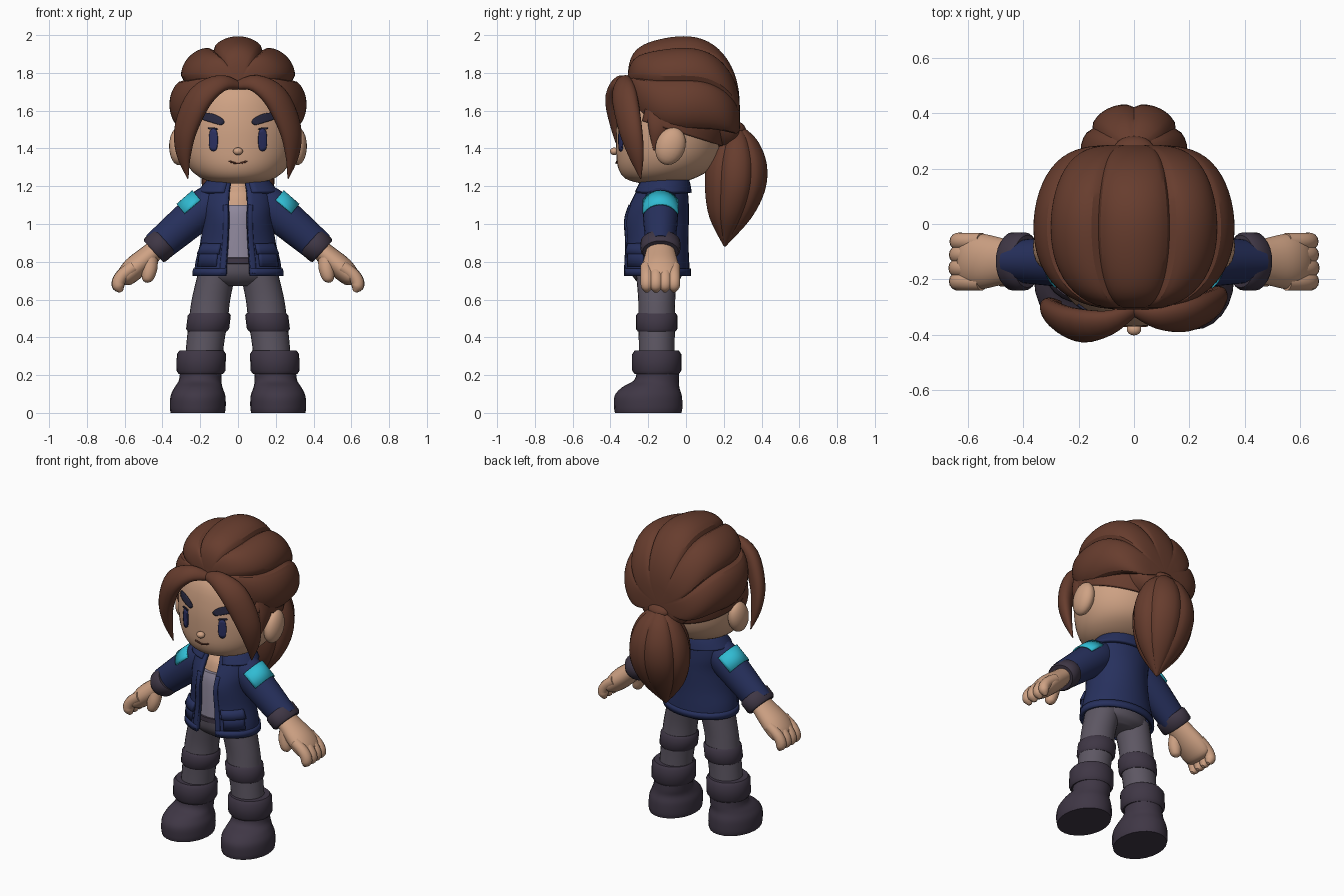
import bpy, bmesh
from math import sin, cos, pi, sqrt, radians
from mathutils import Vector, Matrix
from mathutils.bvhtree import BVHTree

cube = bpy.data.objects.get("Cube")
if cube:
    bpy.data.objects.remove(cube)


def material(name, *rgb):
    m = bpy.data.materials.new(name)
    m.use_nodes = True
    m.diffuse_color = (*rgb, 1)
    node = next(n for n in m.node_tree.nodes if n.type == 'BSDF_PRINCIPLED')
    node.inputs["Base Color"].default_value = (*rgb, 1)
    return m


HAIR = material("chestnut_hair", .135, .046, .027)
SKIN = material("skin", .62, .36, .23)
NAVY = material("navy_cloth", .02, .03, .11)
DARK = material("dark_leather", .05, .038, .06)
PANTS = material("grey_trousers", .11, .095, .125)
SHIRT = material("pale_shirt", .28, .25, .34)
TEAL = material("teal_patch", .03, .5, .65)
BLUE = material("eye_blue", .025, .03, .12)
BROW = material("brow_ink", .022, .022, .05)

X, Y, Z = Vector((1, 0, 0)), Vector((0, 1, 0)), Vector((0, 0, 1))
FRONT = -Y


def finish(name, bm, mat, thick=0, mirror=False, angle=40):
    """Turn a bmesh into a shaded object with its modifiers."""
    bmesh.ops.recalc_face_normals(bm, faces=bm.faces)
    mesh = bpy.data.meshes.new(name)
    bm.to_mesh(mesh)
    bm.free()
    mesh.materials.append(mat)
    mesh.shade_smooth()
    mesh.set_sharp_from_angle(angle=radians(angle))
    ob = bpy.data.objects.new(name, mesh)
    bpy.context.collection.objects.link(ob)
    if thick:
        solid = ob.modifiers.new("thickness", 'SOLIDIFY')
        solid.thickness, solid.offset = thick, 0
    if mirror:
        ob.modifiers.new("mirror", 'MIRROR')
    return ob


def resample(rings, k):
    """Smooth interpolation through the given rings."""
    out = []
    for i in range(len(rings) - 1):
        near = (rings[max(i - 1, 0)], rings[i], rings[i + 1], rings[min(i + 2, len(rings) - 1)])
        for t in (j / k for j in range(k)):
            out.append([.5 * (2 * b + (c - a) * t + (2 * a - 5 * b + 4 * c - d) * t * t
                              + (3 * b - a - 3 * c + d) * t ** 3) for a, b, c, d in zip(*near)])
    return out + [rings[-1]]


def tube(name, rings, mat, out=FRONT, axis=None, centre=None, arc=None, n=24, k=4, flute=None, **kw):
    """Loft rings (x, y, z, width, depth); angle zero points along out."""
    rings = resample(rings, k)
    pts = [Vector(r[:3]) for r in rings]
    bm, loops = bmesh.new(), []
    for i, (p, r) in enumerate(zip(pts, rings)):
        t = axis or (pts[min(i + 1, len(pts) - 1)] - pts[max(i - 1, 0)]).normalized()
        o = p - centre if centre else out
        o = (o - t * o.dot(t)).normalized()
        side = t.cross(o)
        loop = []
        for j in range(n + 1 if arc else n):
            a = arc[0] + (arc[1] - arc[0]) * j / n if arc else 2 * pi * j / n
            s = flute(a) if flute else 1
            w, d = max(r[3], .002) * s, max(r[4], .002) * s
            loop.append(bm.verts.new(p + side * w * sin(a) + o * d * cos(a)))
        loops.append(loop)
    for a, b in zip(loops, loops[1:]):
        for j in range(n):
            m = (j + 1) % len(a)
            bm.faces.new((a[j], a[m], b[m], b[j]))
    if not arc:
        bm.faces.new(loops[0])
        bm.faces.new(loops[-1])
    return finish(name, bm, mat, **kw)


def stack(name, rows, mat, **kw):
    """Upright loft from rows (z, x, y, width, depth)."""
    return tube(name, [(x, y, z, w, d) for z, x, y, w, d in rows], mat, axis=Z, **kw)


def band(name, p, q, w, d, mat, **kw):
    """Straight band with softened rims."""
    p, q = Vector(p), Vector(q)
    rows = [(*p.lerp(q, t), w * s, d * s) for t, s in ((0, .9), (.15, 1), (.85, 1), (1, .9))]
    return tube(name, rows, mat, k=1, **kw)


def ball(name, loc, size, mat, tilt=0, **kw):
    bm = bmesh.new()
    bmesh.ops.create_uvsphere(bm, u_segments=20, v_segments=12, radius=1,
                              matrix=Matrix.Translation(loc) @ Matrix.Rotation(tilt, 4, 'X')
                              @ Matrix.Diagonal((*size, 1)))
    return finish(name, bm, mat, **kw)


# Head, ears and nose
head = stack("head", [(1.215, 0, -.15, .1, .09), (1.24, 0, -.14, .19, .18), (1.3, 0, -.11, .26, .25),
                      (1.4, 0, -.09, .3, .28), (1.55, 0, -.08, .305, .285), (1.7, 0, -.06, .265, .265),
                      (1.82, 0, -.03, .15, .17)], SKIN, n=40)
ball("ears", (.315, -.082, 1.412), (.05, .078, .102), SKIN, tilt=-.35, mirror=True)
ball("nose", (0, -.38, 1.385), (.026, .022, .02), SKIN)

# Face details laid on the head surface
surface = BVHTree.FromObject(head, bpy.context.evaluated_depsgraph_get())


def plate(name, x, z, w, h, mat, tilt=0, bend=0, mirror=True):
    bm = bmesh.new()
    bmesh.ops.create_grid(bm, x_segments=8, y_segments=6, size=1)
    for v in bm.verts:
        u, s = v.co.x, v.co.y
        a, b = u * w * sqrt(1 - .4 * s * s) / 2, s * h * sqrt(1 - .4 * u * u) / 2 + bend * u * u
        px, pz = x + a * cos(tilt) - b * sin(tilt), z + a * sin(tilt) + b * cos(tilt)
        hit = surface.ray_cast(Vector((px, -1, pz)), Y)[0]
        v.co = (px, hit.y - .004 if hit else -.35, pz)
    finish(name, bm, mat, thick=.008, mirror=mirror)


plate("eyes", .13, 1.445, .045, .12, BLUE)
plate("eyelashes", .133, 1.505, .05, .012, BROW, tilt=.1)
plate("eyebrows", .137, 1.56, .135, .046, BROW, tilt=.3, bend=-.004)
plate("mouth", 0, 1.322, .1, .006, HAIR, bend=.01, mirror=False)


# Hair cap: fluted lobes gathered at the parting and the nape
def hair_lobe(a):
    deg = round(min(a, 2 * pi - a) * 180 / pi, 3)
    for low, high, size in ((-24, 24, 1), (24, 66, 1), (66, 114, 1), (114, 246, .72)):
        if deg <= high:
            return size * (.87 + .13 * sqrt(max(0, sin(pi * (deg - low) / (high - low)))))


cap = []
for i in range(29):
    c = cos(pi * i / 28)
    r = max(1 - c * c, 0) ** (.31 + .055 * c)
    cap.append((0, -.012 - .298 * c, 1.632 + .095 * c ** 3, .363 * r, .362 * r))
tube("hair_cap", cap, HAIR, axis=Y, out=Z, n=120, k=1, flute=hair_lobe, angle=28)

# Under layer of hair above the ears and round the nape
tube("hairline", [(0, -.085, 1.5, .312, .3), (0, -.07, 1.56, .315, .3), (0, -.05, 1.64, .3, .285)],
     HAIR, axis=Vector((0, .3, .95)).normalized(), arc=(1.05, 2 * pi - 1.05), n=36, thick=.02)

# Swept fringe locks and sideburns
for side, name, bulge in ((1, "left_fringe", 0), (-1, "right_fringe", -.04)):
    tube(name, [(0, -.31, 1.735, .025, .02), (.09 * side, -.335 + bulge / 2, 1.745, .052, .035),
                (.2 * side, -.325 + bulge, 1.67, .078, .05), (.275 * side, -.295 + bulge, 1.51, .073, .045),
                (.288 * side, -.265 + bulge, 1.37, .048, .03), (.265 * side, -.24 + bulge, 1.24, .003, .003)],
         HAIR, centre=Vector((0, -.05, 1.5)))
tube("sideburns", [(.28, -.13, 1.6, .08, .03), (.297, -.15, 1.5, .05, .025), (.285, -.17, 1.39, .003, .003)],
     HAIR, out=X, mirror=True)

# Ponytail
tube("ponytail", [(0, .27, 1.51, .05, .04), (0, .27, 1.44, .13, .115), (0, .268, 1.32, .184, .167),
                  (0, .26, 1.18, .188, .167), (0, .235, 1.03, .13, .115), (0, .205, .88, .004, .004)],
     HAIR, axis=Z, n=48, flute=lambda a: .9 + .1 * sqrt(abs(sin(a * 3))), angle=30)
ball("hair_tie", (0, .265, 1.505), (.075, .055, .04), HAIR, tilt=-.4)

# Neck, shirt, belt and trousers
stack("neck", [(1.05, 0, -.14, .14, .13), (1.15, 0, -.135, .12, .11), (1.2, 0, -.13, .075, .08),
               (1.27, 0, -.12, .07, .07)], SKIN)
stack("shirt", [(.8, 0, -.155, .165, .143), (.95, 0, -.155, .15, .142), (1.05, 0, -.15, .155, .142),
                (1.1, 0, -.145, .145, .135)], SHIRT)
band("belt", (0, -.155, .785), (0, -.155, .825), .17, .15, DARK)
stack("hips", [(.672, 0, -.15, .1, .08), (.7, 0, -.15, .185, .115), (.74, 0, -.155, .2, .135),
               (.8, 0, -.155, .17, .145)], PANTS)
stack("trouser_legs", [(.74, .112, -.155, .1, .11), (.6, .143, -.155, .102, .098), (.48, .158, -.155, .103, .098),
                       (.38, .172, -.155, .1, .095), (.25, .185, -.155, .098, .095)], PANTS, mirror=True)
band("knee_bands", (.163, -.155, .43), (.15, -.155, .53), .114, .11, DARK, axis=Z, mirror=True)

# Boots
stack("boots", [(0, .213, -.2, .143, .176), (.03, .213, -.2, .148, .181), (.09, .212, -.2, .145, .178),
                (.135, .209, -.187, .127, .152), (.175, .2, -.155, .112, .118), (.24, .195, -.15, .112, .11)],
      DARK, mirror=True)
band("boot_cuffs", (.197, -.155, .205), (.193, -.155, .33), .13, .13, DARK, axis=Z, mirror=True)

# Open jacket with hem, collar and pockets
gap = .28
jacket = [(.735, 0, -.155, .222, .165), (.8, 0, -.155, .215, .162), (.9, 0, -.155, .19, .158),
          (1.02, 0, -.157, .175, .162), (1.1, 0, -.145, .18, .15), (1.18, 0, -.128, .165, .127),
          (1.235, 0, -.12, .125, .11)]
stack("jacket", jacket, NAVY, arc=(gap, 2 * pi - gap), n=36, thick=.02)
stack("jacket_hem", [(.725, 0, -.155, .232, .172), (.765, 0, -.155, .23, .172)], NAVY,
      arc=(gap, 2 * pi - gap), n=36, k=1, thick=.018)
for name, start in (("left_placket", gap), ("right_placket", -gap - .14)):
    stack(name, [(z, x, y, w + .01, d + .01) for z, x, y, w, d in jacket[:-2]], NAVY,
          arc=(start, start + .14), n=3, thick=.012)
stack("collar", [(1.165, 0, -.125, .205, .145), (1.21, 0, -.118, .17, .13), (1.25, 0, -.11, .13, .11)], NAVY,
      arc=(.36, 2 * pi - .36), n=32, thick=.022)
stack("pockets", [(.775, 0, -.155, .228, .172), (.86, 0, -.155, .213, .17)], NAVY,
      arc=(.52, 1.15), n=8, k=2, thick=.02, mirror=True)
stack("pocket_flaps", [(.84, 0, -.155, .226, .181), (.895, 0, -.155, .2, .168)], NAVY,
      arc=(.47, 1.2), n=8, k=2, thick=.018, mirror=True)

# Sleeves, shoulder patches and cuffs
arm = -.135
outward = Vector((.65, 0, .76))
tube("sleeves", [(.08, arm, 1.14, .07, .085), (.16, arm, 1.1, .092, .1), (.26, arm, 1.02, .092, .098),
                 (.43, arm, .875, .075, .085)], NAVY, out=outward, mirror=True)
tube("shoulder_patches", [(.17, arm, 1.093, .1, .108), (.255, arm, 1.022, .1, .106)], TEAL, out=outward,
     arc=(-1.15, 1.15), n=14, k=2, thick=.008, mirror=True)
band("cuffs", (.385, arm, .912), (.448, arm, .855), .105, .084, DARK, out=outward, mirror=True)

# Hands with thumb and curled fingers
tube("palms", [(.42, arm, .88, .07, .05), (.48, arm, .825, .085, .058), (.55, arm, .765, .1, .062),
               (.6, arm, .715, .095, .05), (.62, arm, .695, .06, .025)], SKIN, out=outward, mirror=True)
for i, name in enumerate(("index", "middle", "ring", "little")):
    y, r = arm - .072 + .048 * i, .036 - .002 * abs(i - 1)
    tube(name + "_fingers", [(.55, y, .775, r, r), (.608, y, .732, r, r), (.633, y, .692, r, r),
                             (.63, y, .665, r * .9, r * .9), (.618, y, .641, r * .3, r * .3)],
         SKIN, out=outward, n=14, k=3, mirror=True)
tube("thumbs", [(.47, -.17, .82, .045, .045), (.468, -.185, .77, .04, .042), (.475, -.19, .73, .036, .036),
                (.483, -.19, .703, .026, .026), (.486, -.19, .69, .007, .007)], SKIN, out=X, n=14, mirror=True)
